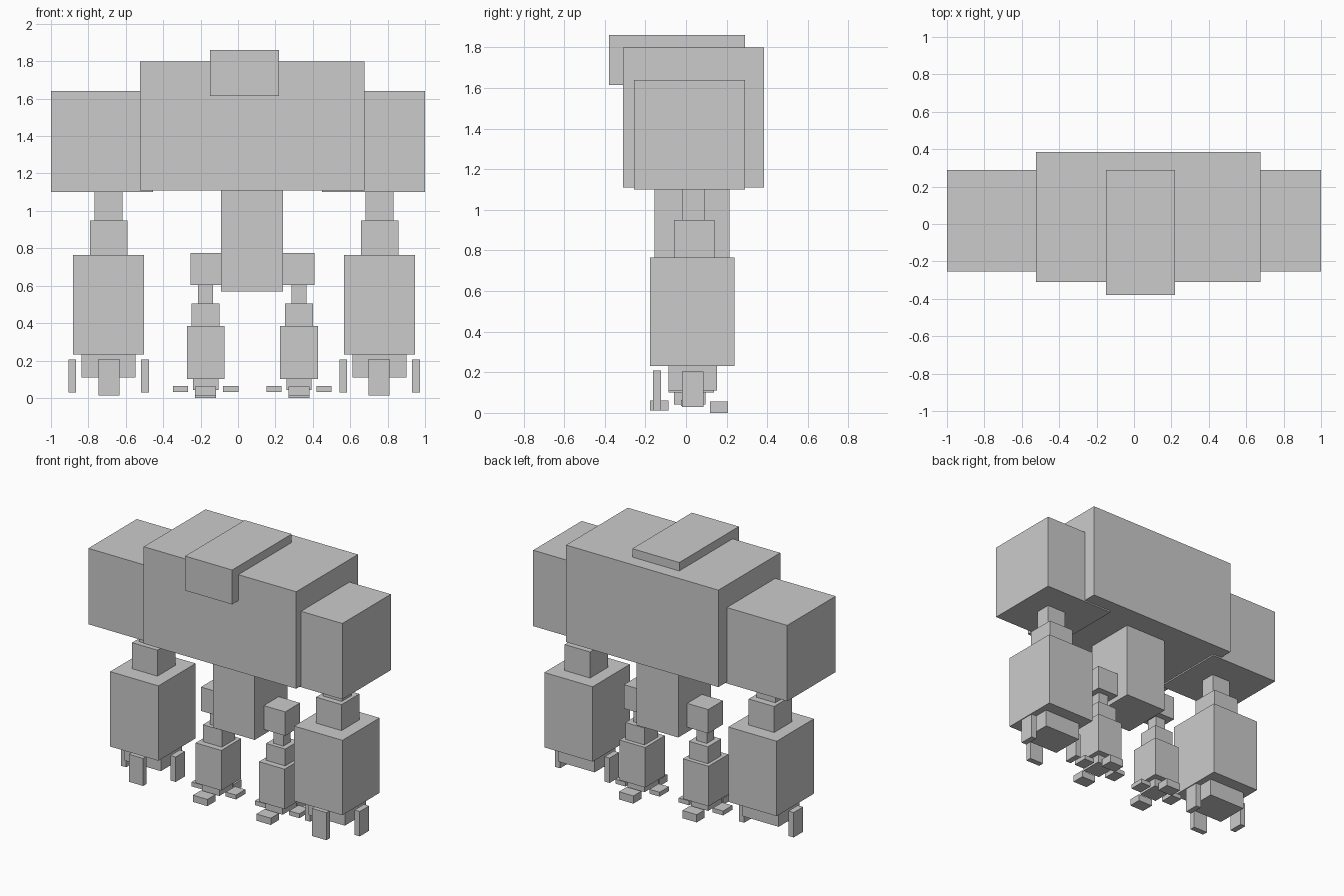
import bpy, bmesh
from mathutils import Vector

if "Cube" in bpy.data.objects:
    bpy.data.objects.remove(bpy.data.objects["Cube"])


def box(name, x, y, z):
    """Axis-aligned block from (min, max) ranges."""
    lo, hi = Vector((x[0], y[0], z[0])), Vector((x[1], y[1], z[1]))
    bm = bmesh.new()
    bmesh.ops.create_cube(bm, size=1)
    bmesh.ops.scale(bm, vec=hi - lo, verts=bm.verts)
    mesh = bpy.data.meshes.new(name)
    bm.to_mesh(mesh)
    bm.free()
    ob = bpy.data.objects.new(name, mesh)
    ob.location = (lo + hi) / 2
    bpy.context.collection.objects.link(ob)
    return ob


def around(c, width):
    return (c - width / 2, c + width / 2)


# Body
box("torso", (-0.525, 0.675), (-0.31, 0.385), (1.11, 1.80))
box("head", (-0.15, 0.22), (-0.38, 0.29), (1.615, 1.86))
box("waist", (-0.09, 0.24), (-0.155, 0.215), (0.57, 1.11))

# Arms: shoulder, stacked arm segments, hand and three fingers
for side, s, shoulder_x, cx in (("left", -1, (-1.0, -0.455), -0.692),
                                ("right", 1, (0.45, 1.0), 0.757)):
    box(side + "_shoulder", shoulder_x, (-0.255, 0.29), (1.10, 1.64))
    box(side + "_upper_arm", around(cx, 0.148), (-0.02, 0.09), (0.95, 1.10))
    box(side + "_elbow", around(cx, 0.20), (-0.06, 0.14), (0.765, 0.95))
    box(side + "_forearm", around(cx, 0.38), (-0.178, 0.24), (0.232, 0.765))
    box(side + "_hand", around(cx, 0.288), (-0.085, 0.152), (0.11, 0.232))
    box(side + "_front_finger", around(cx - s * 0.003, 0.112),
        (-0.163, -0.123), (0.012, 0.208))
    for label, d in (("outer", s), ("inner", -s)):
        box(f"{side}_{label}_finger", around(cx + d * 0.195, 0.041),
            (-0.02, 0.085), (0.028, 0.205))

# Legs: hip, stacked leg segments, foot and four toes
for side, s, cx in (("left", -1, -0.173), ("right", 1, 0.326)):
    box(side + "_hip", around(cx + s * -0.003, 0.17), (-0.052, 0.115), (0.605, 0.775))
    box(side + "_thigh", around(cx, 0.08), (-0.012, 0.07), (0.505, 0.605))
    box(side + "_knee", around(cx, 0.15), (-0.042, 0.108), (0.385, 0.505))
    box(side + "_shin", around(cx, 0.202), (-0.085, 0.138), (0.10, 0.385))
    box(side + "_foot", around(cx, 0.135), (-0.06, 0.095), (0.042, 0.10))
    box(side + "_front_toe", around(cx, 0.113), (-0.178, -0.087), (0.012, 0.06))
    box(side + "_back_toe", around(cx, 0.113), (0.118, 0.207), (0.0, 0.055))
    for label, d in (("outer", s), ("inner", -s)):
        box(f"{side}_{label}_toe", around(cx + d * 0.134, 0.081),
            (-0.025, 0.08), (0.033, 0.064))
